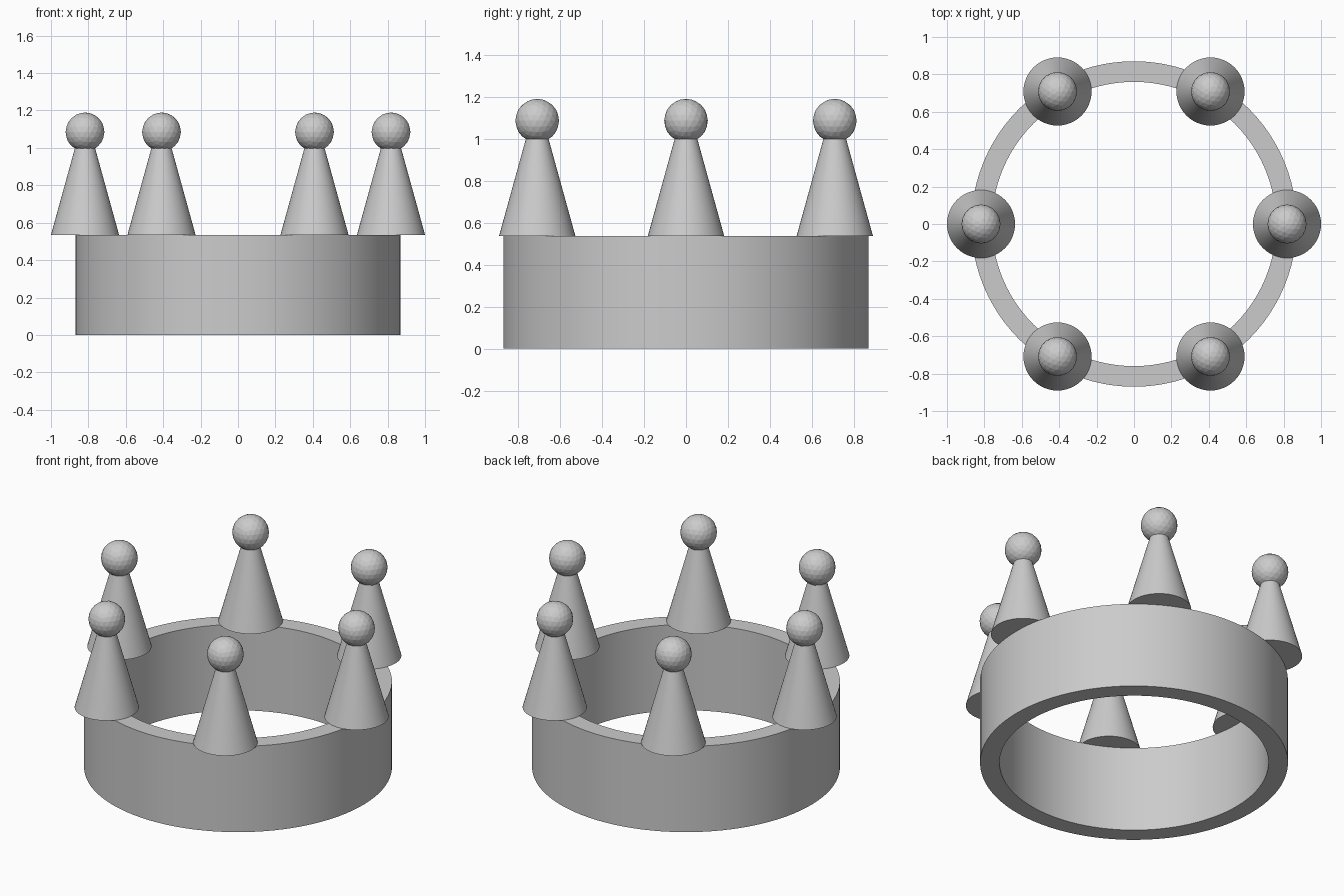
import bpy
import math

cube = bpy.data.objects.get("Cube")
if cube:
    bpy.data.objects.remove(cube, do_unlink=True)

BAND_HEIGHT = 0.535
OUTER, INNER = 0.87, 0.76
SPIKE_RING = 0.818
BASE_RADIUS = 0.182
BALL_RADIUS, BALL_Z = 0.104, 1.085

grey = bpy.data.materials.new("plain_grey")
grey.use_nodes = True
colour = (0.6, 0.6, 0.6, 1)
grey.diffuse_color = colour
grey.node_tree.nodes["Principled BSDF"].inputs["Base Color"].default_value = colour


def finish(name, smooth=True):
    obj = bpy.context.object
    obj.name = name
    obj.data.materials.append(grey)
    if smooth:
        bpy.ops.object.shade_smooth_by_angle(angle=math.radians(30))
    return obj


# Band: rectangular section swept round the vertical axis
def make_band(segments=96):
    section = [(OUTER, 0), (OUTER, BAND_HEIGHT), (INNER, BAND_HEIGHT), (INNER, 0)]
    n = len(section)
    verts, faces = [], []
    for i in range(segments):
        a = math.tau * i / segments
        verts += [(r * math.cos(a), r * math.sin(a), z) for r, z in section]
        j = (i + 1) % segments
        for k in range(n):
            m = (k + 1) % n
            faces.append((i * n + k, j * n + k, j * n + m, i * n + m))
    mesh = bpy.data.meshes.new("band")
    mesh.from_pydata(verts, [], faces)
    obj = bpy.data.objects.new("band", mesh)
    bpy.context.collection.objects.link(obj)
    bpy.ops.object.select_all(action="DESELECT")
    obj.select_set(True)
    bpy.context.view_layer.objects.active = obj
    finish("band")


make_band()

# Six spikes, each a tapered cone topped by a faceted ball
for i in range(6):
    a = math.tau * i / 6
    x, y = SPIKE_RING * math.cos(a), SPIKE_RING * math.sin(a)
    depth = BALL_Z - BAND_HEIGHT
    bpy.ops.mesh.primitive_cone_add(
        vertices=48, radius1=BASE_RADIUS, radius2=0.03, depth=depth,
        location=(x, y, BAND_HEIGHT + depth / 2))
    finish(f"spike_{i + 1}")
    bpy.ops.mesh.primitive_ico_sphere_add(
        subdivisions=3, radius=BALL_RADIUS, location=(x, y, BALL_Z))
    finish(f"spike_ball_{i + 1}", smooth=False)
